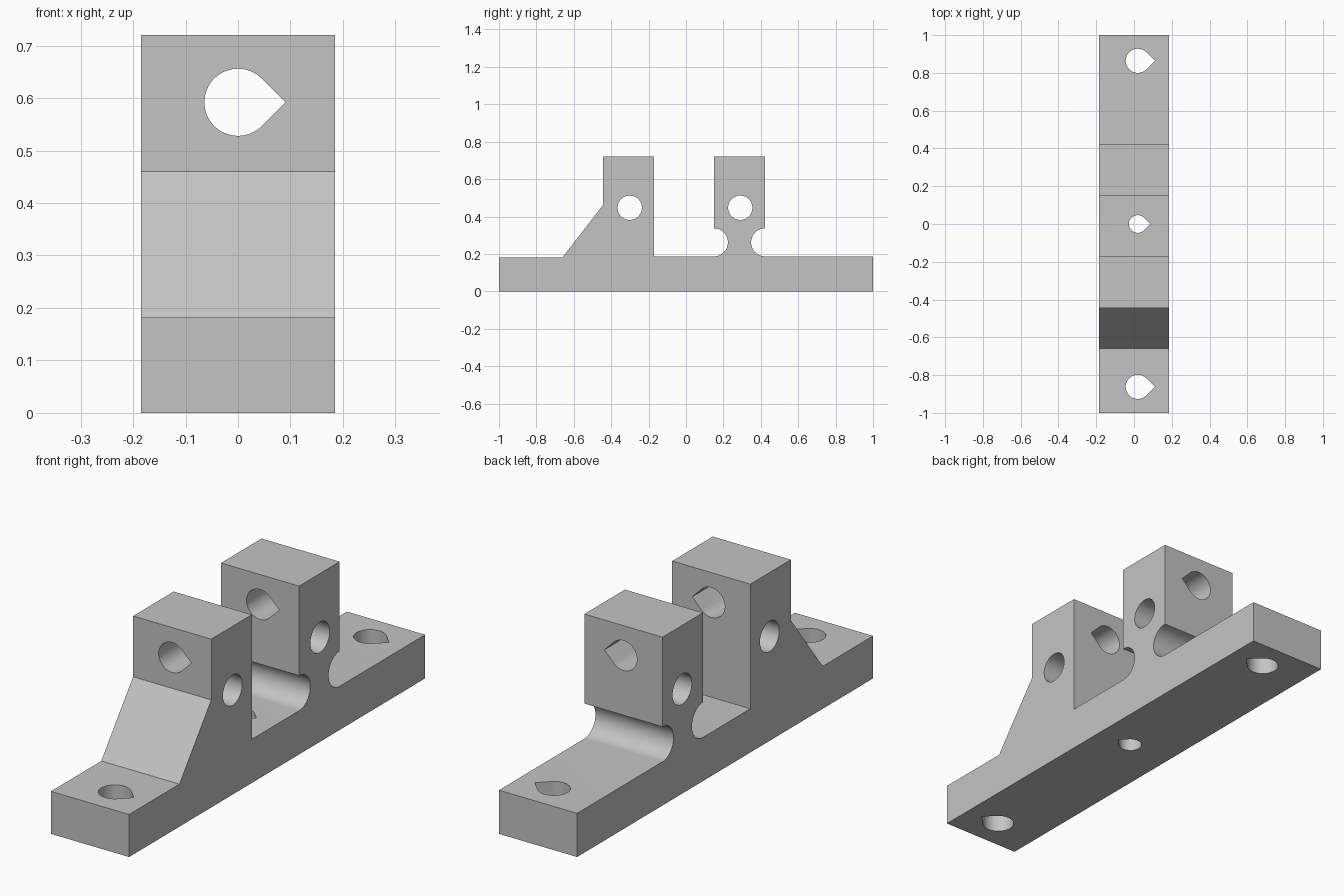
import bpy, bmesh
from math import pi, cos, sin
from mathutils import Vector

cube = bpy.data.objects.get("Cube")
if cube:
    bpy.data.objects.remove(cube, do_unlink=True)

grey = bpy.data.materials.new("plain grey")
grey.use_nodes = True
grey.diffuse_color = (0.55, 0.55, 0.55, 1)
grey.node_tree.nodes["Principled BSDF"].inputs["Base Color"].default_value = grey.diffuse_color

HALF_WIDTH = 0.185


def arc(cx, cy, r, start, end, steps):
    """Points along an arc, angles in degrees."""
    angles = [(start + (end - start) * i / steps) * pi / 180 for i in range(steps + 1)]
    return [(cx + r * cos(a), cy + r * sin(a)) for a in angles]


def prism(name, points, place, start, end):
    """Extrude a 2D outline; place(u, v, t) gives its position in space."""
    bm = bmesh.new()
    face = bm.faces.new([bm.verts.new(place(u, v, start)) for u, v in points])
    moved = bmesh.ops.extrude_face_region(bm, geom=[face])["geom"]
    shift = Vector(place(0, 0, end)) - Vector(place(0, 0, start))
    bmesh.ops.translate(bm, vec=shift, verts=[g for g in moved if isinstance(g, bmesh.types.BMVert)])
    bmesh.ops.recalc_face_normals(bm, faces=bm.faces)
    mesh = bpy.data.meshes.new(name)
    bm.to_mesh(mesh)
    bm.free()
    mesh.materials.append(grey)
    obj = bpy.data.objects.new(name, mesh)
    bpy.context.collection.objects.link(obj)
    return obj


def along_x(u, v, t):
    return (t, u, v)


def along_y(u, v, t):
    return (u, t, v)


def along_z(u, v, t):
    return (u, v, t)


def teardrop(cx, cy, r):
    """Round hole with a right-angled point towards +x."""
    return arc(cx, cy, r, 45, 315, 48) + [(cx + r * 2 ** 0.5, cy)]


# Side profile: base, braced front post and necked rear post
profile = [(-1, 0), (1, 0), (1, 0.187)]
profile += arc(0.423, 0.262, 0.075, 270, 90, 32)
profile += [(0.423, 0.72), (0.149, 0.72)]
profile += arc(0.149, 0.262, 0.075, 90, -90, 32)
profile += [(-0.171, 0.187), (-0.171, 0.72), (-0.445, 0.72),
            (-0.445, 0.46), (-0.66, 0.182), (-1, 0.182)]
bracket = prism("bracket", profile, along_x, -HALF_WIDTH, HALF_WIDTH)

# Hole cutters
cutters = []
for y in (-0.301, 0.29):
    cutters.append(prism("cross_hole_cutter", arc(y, 0.447, 0.065, 0, 360, 64)[:-1], along_x, -0.3, 0.3))
for y in (-0.301, 0.29):
    cutters.append(prism("rod_hole_cutter", teardrop(0, 0.592, 0.064), along_y, y - 0.2, y + 0.2))
for y, r in ((-0.862, 0.064), (0, 0.047), (0.864, 0.064)):
    cutters.append(prism("screw_hole_cutter", teardrop(0.02, y, r), along_z, -0.1, 0.3))

bpy.ops.object.select_all(action="DESELECT")
bpy.context.view_layer.objects.active = bracket
bracket.select_set(True)
for cutter in cutters:
    cutter.hide_render = True
    cut = bracket.modifiers.new("hole", "BOOLEAN")
    cut.operation = "DIFFERENCE"
    cut.solver = "EXACT"
    cut.object = cutter
    bpy.ops.object.modifier_apply(modifier=cut.name)
for cutter in cutters:
    bpy.data.objects.remove(cutter, do_unlink=True)

# Smooth bores and fillets, crisp edges elsewhere
bpy.ops.object.shade_smooth_by_angle(angle=pi / 6)
